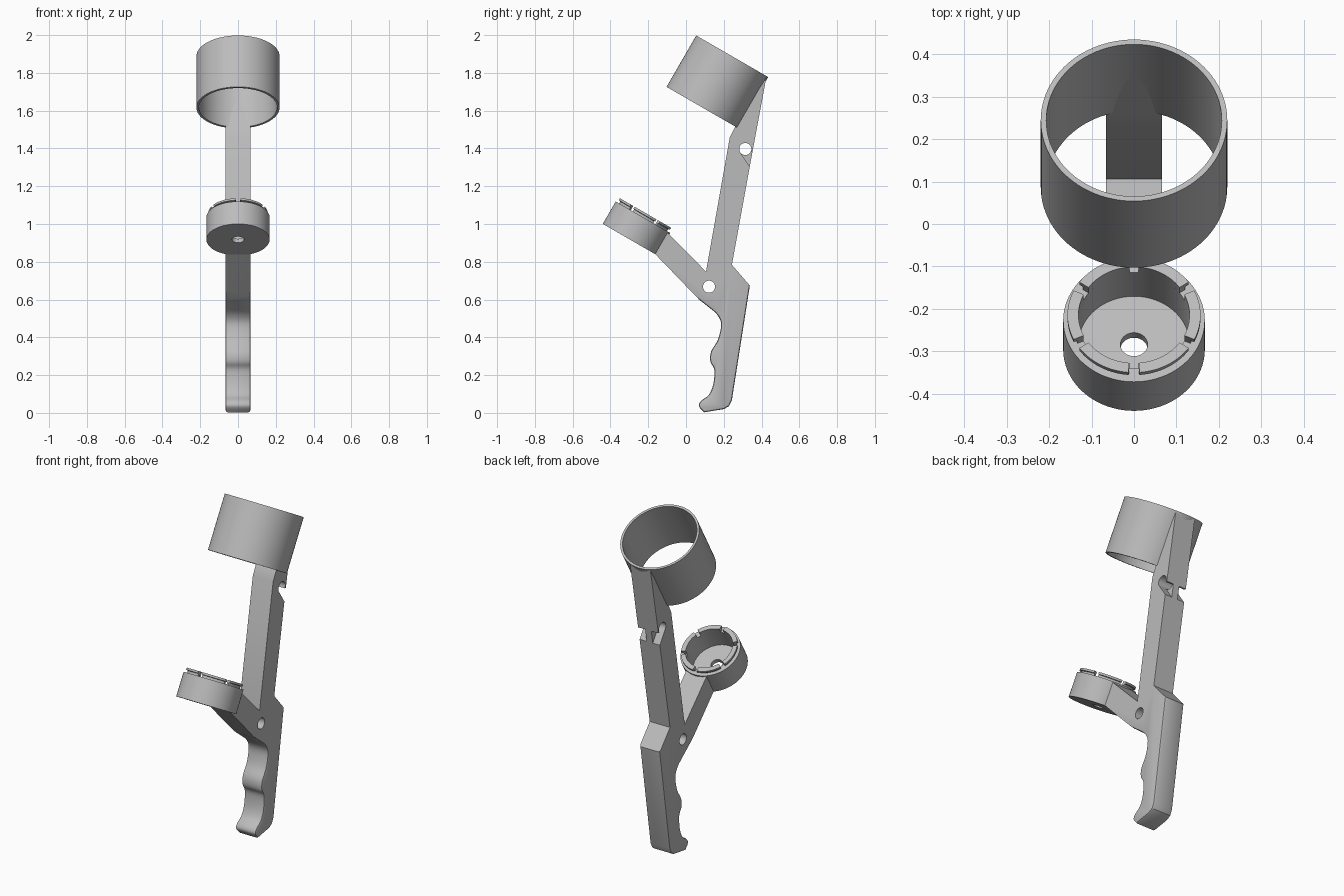
import bpy, bmesh, math
from mathutils import Vector, Matrix

cube = bpy.data.objects.get("Cube")
if cube:
    bpy.data.objects.remove(cube, do_unlink=True)

grey = bpy.data.materials.new("light_grey")
grey.use_nodes = True
grey.diffuse_color = (0.5, 0.5, 0.5, 1)
grey.node_tree.nodes["Principled BSDF"].inputs["Base Color"].default_value = (0.5, 0.5, 0.5, 1)

TILT = Matrix.Rotation(math.radians(-30), 4, 'X')
HALF = 0.066  # half the thickness of the frame


def finish(name, bm):
    bmesh.ops.recalc_face_normals(bm, faces=bm.faces[:])
    mesh = bpy.data.meshes.new(name)
    bm.to_mesh(mesh)
    bm.free()
    mesh.materials.append(grey)
    obj = bpy.data.objects.new(name, mesh)
    bpy.context.collection.objects.link(obj)
    return obj


def smooth(obj):
    bpy.ops.object.select_all(action='DESELECT')
    obj.select_set(True)
    bpy.context.view_layer.objects.active = obj
    bpy.ops.object.shade_smooth_by_angle(angle=math.radians(30))


def lathe(name, profile, centre, start=0.0, sweep=math.tau, steps=96):
    """Turn a closed (radius, height) profile round the tilted axis."""
    bm = bmesh.new()
    full = sweep > 6.28
    rings = []
    for i in range(steps if full else steps + 1):
        a = start + sweep * i / steps
        rings.append([bm.verts.new((r * math.cos(a), r * math.sin(a), h)) for r, h in profile])
    n = len(profile)
    for i in range(steps):
        a, b = rings[i], rings[(i + 1) % len(rings)]
        for j in range(n):
            k = (j + 1) % n
            bm.faces.new((a[j], b[j], b[k], a[k]))
    if not full:
        bm.faces.new(rings[0])
        bm.faces.new(rings[-1])
    bm.transform(Matrix.Translation(centre) @ TILT)
    obj = finish(name, bm)
    smooth(obj)
    return obj


def prism(outline, x0, x1):
    """Extrude a (y, z) outline across x."""
    bm = bmesh.new()
    face = bm.faces.new([bm.verts.new((x0, y, z)) for y, z in outline])
    made = bmesh.ops.extrude_face_region(bm, geom=[face])["geom"]
    bmesh.ops.translate(bm, vec=(x1 - x0, 0, 0),
                        verts=[v for v in made if isinstance(v, bmesh.types.BMVert)])
    return bm


def spline(points, steps=4):
    """Catmull-Rom curve through the points."""
    p = [Vector(q) for q in [points[0]] + points + [points[-1]]]
    out = []
    for a, b, c, d in zip(p, p[1:], p[2:], p[3:]):
        for i in range(steps):
            t = i / steps
            out.append((b * 2 + (c - a) * t + (a * 2 - b * 5 + c * 4 - d) * t * t
                        + (b * 3 - a - c * 3 + d) * t ** 3) / 2)
    return [tuple(v) for v in out] + [points[-1]]


def cut(target, cutter):
    mod = target.modifiers.new("cut", 'BOOLEAN')
    mod.operation = 'DIFFERENCE'
    mod.solver = 'EXACT'
    mod.object = cutter
    bpy.context.view_layer.objects.active = target
    bpy.ops.object.modifier_apply(modifier=mod.name)
    bpy.data.objects.remove(cutter, do_unlink=True)


# Frame: finger grip, back edge, upright and cup arm in one outline
grip = spline([(0.069, 0.60), (0.12, 0.56), (0.165, 0.52), (0.186, 0.468), (0.169, 0.388),
               (0.133, 0.325), (0.129, 0.272), (0.150, 0.228), (0.144, 0.15), (0.12, 0.095),
               (0.08, 0.064), (0.069, 0.035), (0.095, 0.003)])
back = [(0.2, 0.02), (0.228, 0.036), (0.243, 0.068), (0.338, 0.674), (0.243, 0.784)]
upright = [(0.338, 1.307), (0.425, 1.775), (0.26, 1.514), (0.232, 1.46), (0.106, 0.748)]
arm = [(-0.104, 0.961), (-0.17, 0.848)]
bm = prism(grip + back + upright + arm, -HALF, HALF)

# Soften the side edges of the handle only
bm.edges.ensure_lookup_table()
rims = [e for e in bm.edges
        if abs(e.verts[0].co.x - e.verts[1].co.x) < 1e-5
        and all(v.co.z < 0.68 for v in e.verts)]
bmesh.ops.bevel(bm, geom=rims, offset=0.011, segments=2, profile=0.5, affect='EDGES',
                clamp_overlap=True)
frame = finish("frame", bm)

# Cross holes
for y, z in ((0.122, 0.668), (0.314, 1.397)):
    ring = [(y + 0.032 * math.cos(math.tau * i / 32), z + 0.032 * math.sin(math.tau * i / 32))
            for i in range(32)]
    cut(frame, finish("hole_cutter", prism(ring, -0.2, 0.2)))

# Notches either side of a thin web, behind the upper hole
notch = [(0.287, 1.38), (0.339, 1.302), (0.42, 1.28), (0.42, 1.38)]
for side in (-1, 1):
    cut(frame, finish("notch_cutter", prism(notch, side * 0.02, side * 0.2)))
smooth(frame)

# Open ring at the top
lathe("top_ring", [(0.207, -0.157), (0.22, -0.157), (0.22, 0.157), (0.207, 0.157)],
      (0, 0.166, 1.752))

# Small cup with a hole in its floor
cup_base = (0, -0.296, 0.917)
lathe("cup", [(0.032, 0), (0.167, 0), (0.167, 0.137), (0.131, 0.137),
              (0.131, 0.024), (0.032, 0.024)], cup_base)

# Six lip segments with an outward hook
gap = 0.085
for i in range(6):
    lathe("cup_lip_%d" % (i + 1),
          [(0.131, 0.135), (0.147, 0.135), (0.147, 0.149), (0.157, 0.151),
           (0.157, 0.163), (0.131, 0.163)],
          cup_base, math.radians(30 + 60 * i) + gap, math.radians(60) - 2 * gap, 14)
